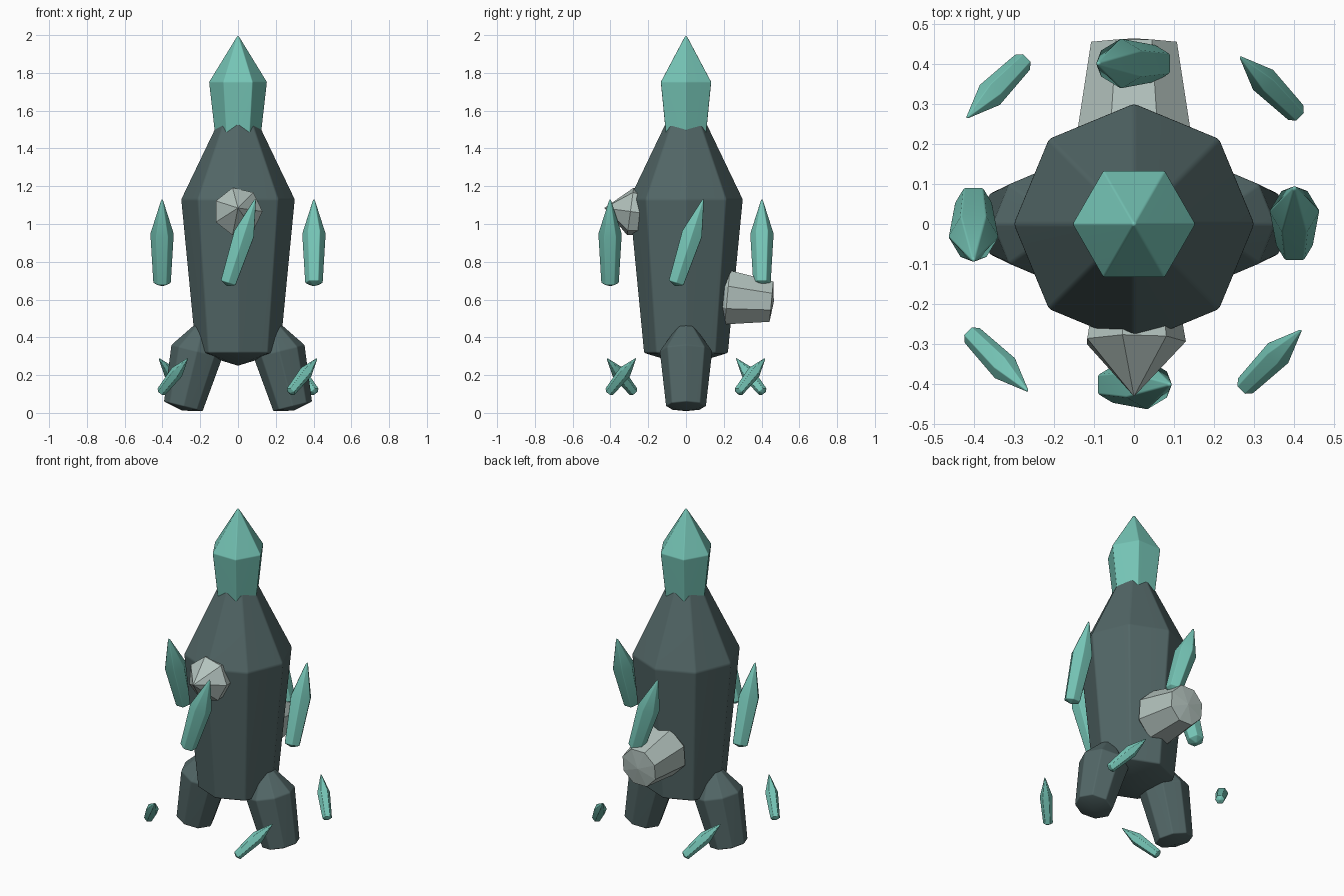
import bpy, bmesh, math
from mathutils import Vector, Matrix

if "Cube" in bpy.data.objects:
    bpy.data.objects.remove(bpy.data.objects["Cube"])


def material(name, rgb):
    m = bpy.data.materials.new(name)
    m.diffuse_color = (*rgb, 1.0)
    m.use_nodes = True
    m.node_tree.nodes["Principled BSDF"].inputs["Base Color"].default_value = m.diffuse_color
    return m


DARK = material("dark slate", (0.085, 0.135, 0.135))
TEAL = material("teal crystal", (0.18, 0.56, 0.47))
PALE = material("pale grey crystal", (0.45, 0.54, 0.51))


def crystal(name, bottom, tip, radius, sides, mat, base=0.04, shoulder=0.585,
            taper=0.75, side_dir=(1, 0, 0), turn=0.0, bevel=0.0):
    """Pointed prism from bottom to tip; side_dir sets where its first corner faces."""
    bottom, tip = Vector(bottom), Vector(tip)
    length = (tip - bottom).length
    z = (tip - bottom).normalized()
    x = Vector(side_dir)
    x = (x - z * x.dot(z)).normalized()
    frame = Matrix((x, z.cross(x), z)).transposed().to_4x4()
    frame.translation = bottom

    bm = bmesh.new()
    low, high = bm.verts.new((0, 0, 0)), bm.verts.new((0, 0, length))
    rings = []
    for r, h in ((radius * taper, base), (radius, shoulder)):
        rings.append([bm.verts.new((r * math.cos(a), r * math.sin(a), h * length))
                      for a in (turn + math.tau * i / sides for i in range(sides))])
    a, b = rings
    for i in range(sides):
        j = (i + 1) % sides
        bm.faces.new((low, a[j], a[i]))
        bm.faces.new((a[i], a[j], b[j], b[i]))
        bm.faces.new((b[i], b[j], high))
    bm.transform(frame)
    bmesh.ops.recalc_face_normals(bm, faces=bm.faces)
    mesh = bpy.data.meshes.new(name)
    bm.to_mesh(mesh)
    bm.free()
    mesh.materials.append(mat)
    ob = bpy.data.objects.new(name, mesh)
    bpy.context.collection.objects.link(ob)
    # Softened edges on the polished stones
    if bevel:
        mod = ob.modifiers.new("soft edges", 'BEVEL')
        mod.width = bevel
        mod.segments = 2
        mod.limit_method = 'ANGLE'
        mod.angle_limit = math.radians(25)
        mesh.shade_smooth()
        ob.modifiers.new("flat faces", 'WEIGHTED_NORMAL')
    return ob


# Body and head
crystal("body", (0, 0, 0.25), (0, 0, 1.76), 0.302, 8, DARK,
        base=0.045, shoulder=0.583, taper=0.74, bevel=0.008)
crystal("head_crystal", (0, 0, 1.39), (0, 0, 2.003), 0.154, 6, TEAL,
        shoulder=0.59, bevel=0.004)

# Legs, leaning inwards towards the body
for side, label in ((-1, "left"), (1, "right")):
    crystal(f"{label}_leg", (side * 0.295, 0, 0.012), (side * 0.17, 0, 0.52), 0.14, 8, DARK,
            base=0.045, shoulder=0.62, taper=0.76, bevel=0.006)

# Pale crystals growing out of the chest and the back
crystal("chest_crystal", (0, -0.10, 1.04), (0, -0.432, 1.085), 0.13, 7, PALE)
crystal("back_crystal", (0, 0.465, 0.588), (0, 0.04, 0.628), 0.155, 8, PALE,
        base=0.03, shoulder=0.58, turn=math.pi / 8)

# Floating crystals: four tall ones at the sides, four small ones at the corners
for i in range(4):
    for label, offset, dist, t0, z0, t1, z1, r in (
            ("tall", 0, 0.402, -0.058, 0.67, 0.096, 1.145, 0.063),
            ("small", math.pi / 4, 0.484, -0.098, 0.105, 0.115, 0.295, 0.036)):
        ang = offset + i * math.pi / 2
        out = Vector((math.cos(ang), math.sin(ang), 0))
        tangent = Vector((-out.y, out.x, 0))
        crystal(f"{label}_floating_crystal_{i + 1}",
                out * dist + tangent * t0 + Vector((0, 0, z0)),
                out * dist + tangent * t1 + Vector((0, 0, z1)),
                r, 6, TEAL, side_dir=out, bevel=r * 0.06)
